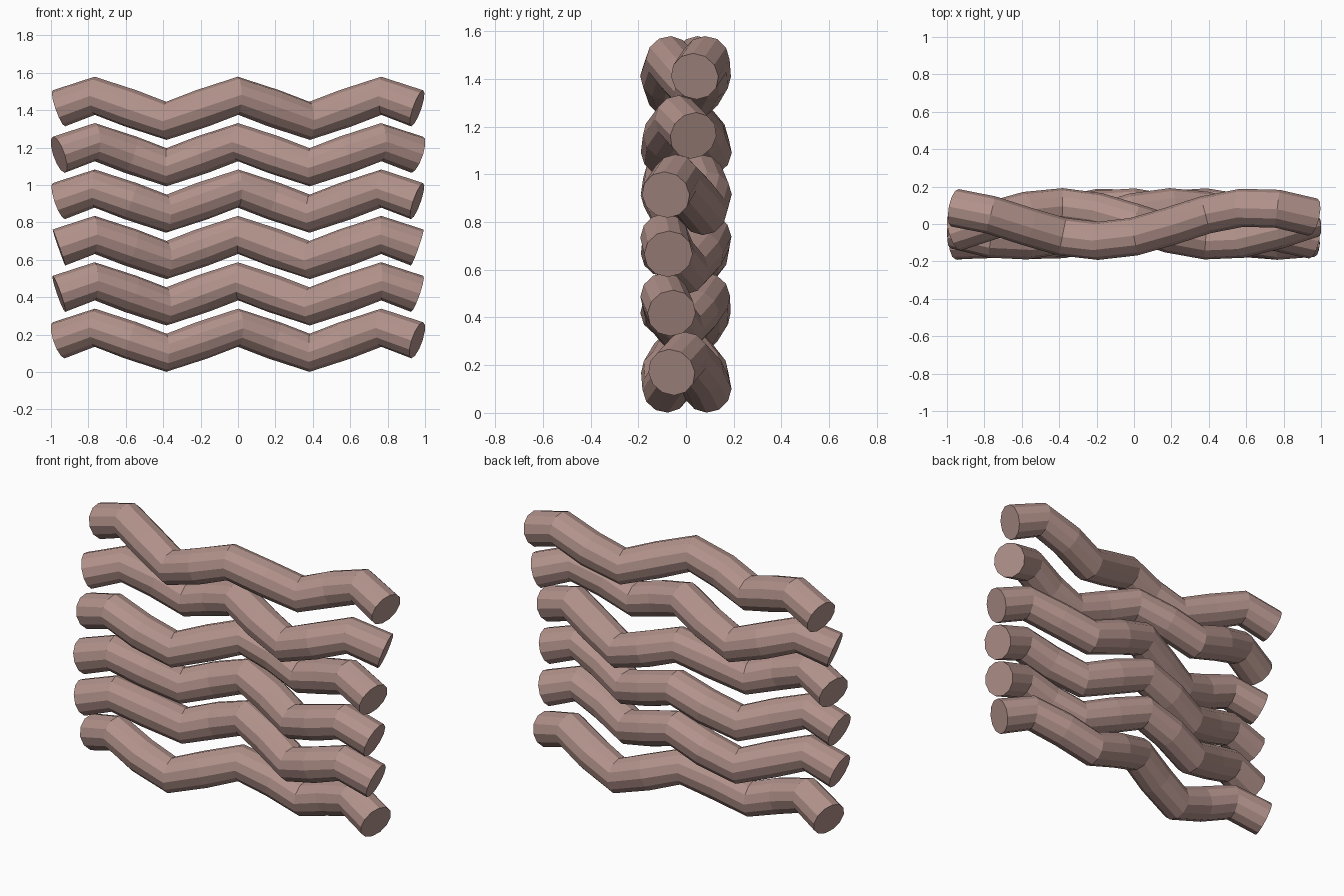
import bpy
from math import sin, cos, radians

if "Cube" in bpy.data.objects:
    bpy.data.objects.remove(bpy.data.objects["Cube"])

RADIUS = 0.102
STEP = 0.1915          # spacing of path points along x
Y_AMP, Z_AMP = 0.09, 0.067
BASE_Z, PITCH = 0.17, 0.248
Y_STEP = 41            # degrees of sideways wave per path point

mat = bpy.data.materials.new("dusty_rose")
mat.diffuse_color = (0.45, 0.29, 0.26, 1)
mat.use_nodes = True
mat.node_tree.nodes["Principled BSDF"].inputs["Base Color"].default_value = mat.diffuse_color

# sideways wave phase at the right end of each strand, bottom to top
phases = [132, 228, 215, 160, -70, 66]


def strand(index, phase):
    curve = bpy.data.curves.new(f"wavy_strand_{index + 1}", 'CURVE')
    curve.dimensions = '3D'
    curve.bevel_depth = RADIUS
    curve.bevel_resolution = 4      # twelve sides
    curve.use_fill_caps = True
    spline = curve.splines.new('POLY')
    spline.use_smooth = False
    spline.points.add(10)
    for i, p in zip(range(-5, 6), spline.points):
        y = Y_AMP * cos(radians(phase + (i - 5) * Y_STEP))
        z = BASE_Z + index * PITCH + Z_AMP * cos(radians(90 * i))
        p.co = (i * STEP, y, z, 1)
    obj = bpy.data.objects.new(curve.name, curve)
    bpy.context.collection.objects.link(obj)

    # turn the tube into a flat-shaded mesh
    bpy.ops.object.select_all(action='DESELECT')
    obj.select_set(True)
    bpy.context.view_layer.objects.active = obj
    bpy.ops.object.convert(target='MESH')
    obj = bpy.context.object
    bpy.ops.object.shade_flat()
    obj.data.materials.clear()
    obj.data.materials.append(mat)


for n, ph in enumerate(phases):
    strand(n, ph)
